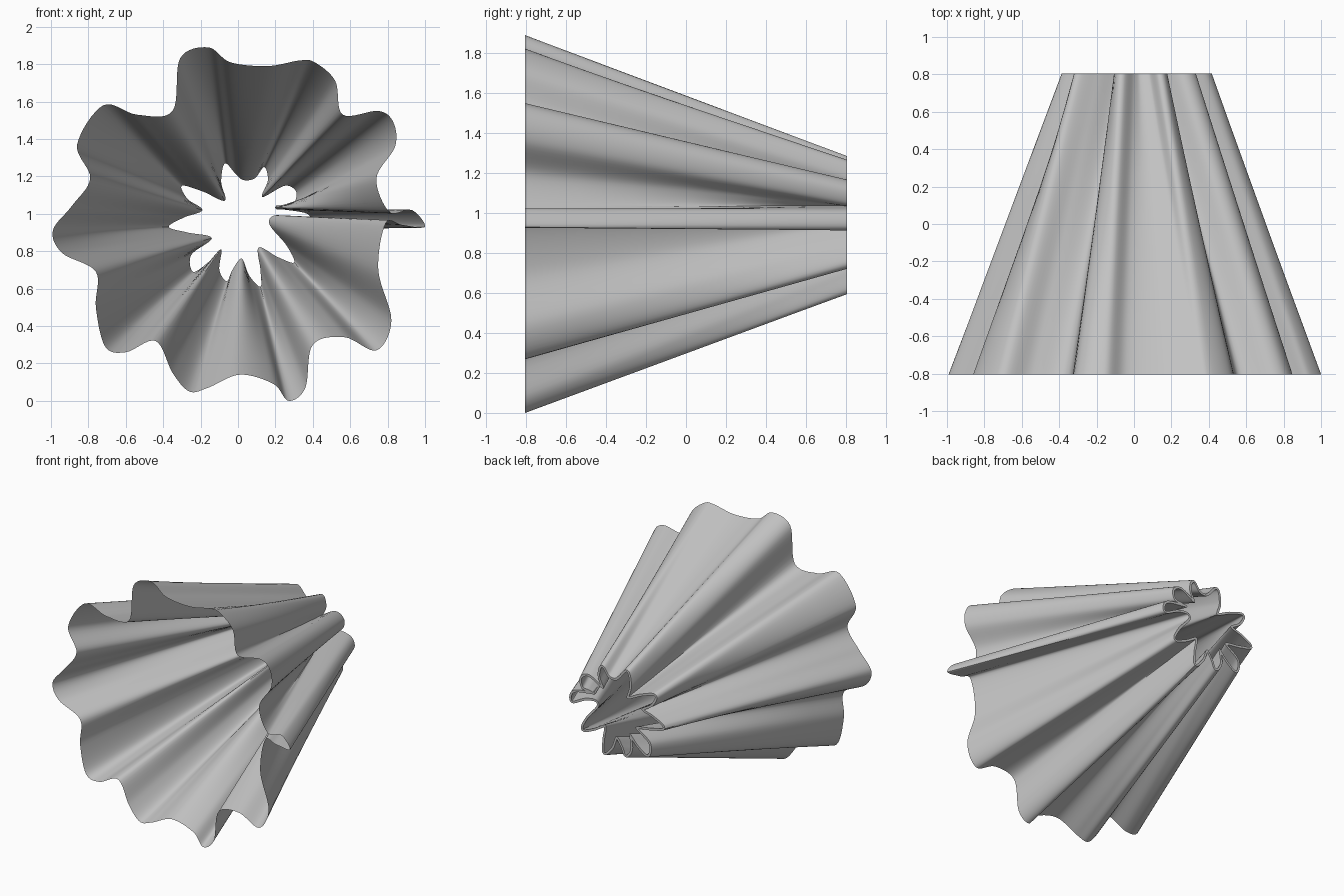
import bpy
import bmesh
import math
from mathutils import Vector

default_cube = bpy.data.objects.get("Cube")
if default_cube:
    bpy.data.objects.remove(default_cube, do_unlink=True)

# Control points (x, z in hundredths) run anticlockwise through every fold
wide_profile = [
    (-16, 189), (-31, 183), (-35, 155), (-54, 153), (-72, 158), (-86, 137), (-79, 119),
    (-89, 104), (-99, 91), (-94, 79), (-76, 69), (-76, 50), (-71, 29), (-60, 26),
    (-44, 32), (-35, 15), (-26, 5), (-16, 7), (1, 14), (19, 9), (27, 0),
    (36, 7), (40, 30), (57, 34), (74, 27), (82, 43), (75, 70), (79, 95),
    (88, 94), (100, 93), (93, 102), (81, 101), (74, 119), (84, 136), (83, 149),
    (75, 155), (56, 153), (52, 171), (41, 181), (33, 182), (16, 179), (-4, 181)]
narrow_profile = [
    (-7, 127), (-9, 117), (-7, 107), (-19, 112), (-30, 115), (-27, 108), (-19, 102),
    (-29, 98), (-37, 93), (-27, 90), (-14, 87), (-25, 78), (-24, 69), (-16, 74),
    (-9, 81), (-10, 70), (-6, 64), (-3, 70), (2, 76), (6, 67), (12, 61),
    (12, 70), (11, 82), (21, 77), (30, 74), (26, 83), (17, 94), (19, 99),
    (28, 98), (39, 93), (37, 100), (20, 103), (25, 105), (30, 106), (31, 112),
    (25, 115), (13, 109), (16, 118), (14, 125), (9, 119), (3, 118), (-1, 121)]

HALF_LENGTH = 0.805
WALL = 0.017
SMOOTHNESS = 8
ROWS = 6


def smooth_loop(points):
    """Closed smooth curve through the control points."""
    knots = [Vector(p) / 100 for p in points]
    count = len(knots)
    curve = []
    for i in range(count):
        before, start, end, after = (knots[(i + k) % count] for k in (-1, 0, 1, 2))
        leave, arrive = (end - before) / 2, (after - start) / 2
        for step in range(SMOOTHNESS):
            t = step / SMOOTHNESS
            curve.append(start + leave * t
                         + (3 * (end - start) - 2 * leave - arrive) * t ** 2
                         + (2 * (start - end) + leave + arrive) * t ** 3)
    return curve


def grow_loop(curve, distance):
    """Push a closed curve outward along its normals."""
    grown = []
    for i, point in enumerate(curve):
        along = (curve[(i + 1) % len(curve)] - curve[i - 1]).normalized()
        grown.append(point + Vector((along.y, -along.x)) * distance)
    return grown


def ring_between(bm, wide, narrow, amount):
    """One ring of vertices on the straight lines joining both ends."""
    depth = HALF_LENGTH * (2 * amount - 1)
    blended = [a.lerp(b, amount) for a, b in zip(wide, narrow)]
    return [bm.verts.new((p.x, depth, p.y)) for p in blended]


wide = smooth_loop(wide_profile)
inner = smooth_loop(narrow_profile)
outer = grow_loop(inner, WALL)

# Outer sheet to the narrow rim, then the inner sheet back to the wide edge
bm = bmesh.new()
rings = [ring_between(bm, wide, outer, row / ROWS) for row in range(ROWS + 1)]
rings += [ring_between(bm, wide, inner, row / ROWS) for row in range(ROWS, 0, -1)]
for r, ring in enumerate(rings):
    following = rings[(r + 1) % len(rings)]
    for i in range(len(ring)):
        j = (i + 1) % len(ring)
        bm.faces.new((ring[i], ring[j], following[j], following[i]))
bmesh.ops.recalc_face_normals(bm, faces=bm.faces)

mesh = bpy.data.meshes.new("pleated_cone")
bm.to_mesh(mesh)
bm.free()
pleated_cone = bpy.data.objects.new("pleated_cone", mesh)
bpy.context.collection.objects.link(pleated_cone)

# Plain grey cloth
grey = bpy.data.materials.new("plain_grey")
grey.use_nodes = True
colour = (0.55, 0.55, 0.55, 1)
grey.diffuse_color = colour
grey.node_tree.nodes["Principled BSDF"].inputs["Base Color"].default_value = colour
mesh.materials.append(grey)

bpy.ops.object.select_all(action="DESELECT")
pleated_cone.select_set(True)
bpy.context.view_layer.objects.active = pleated_cone
bpy.ops.object.shade_smooth_by_angle(angle=math.radians(40))
